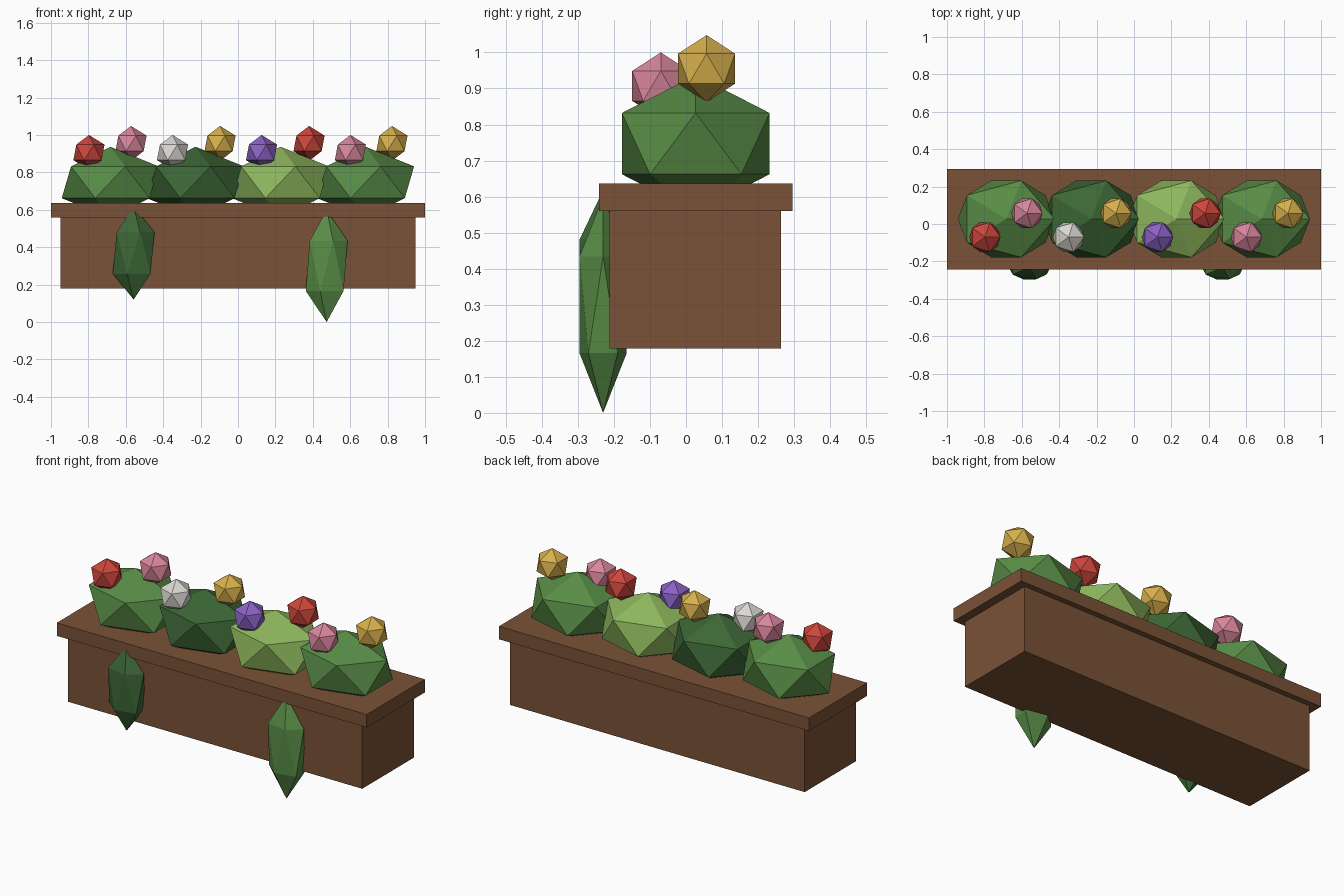
import bpy

if "Cube" in bpy.data.objects:
    bpy.data.objects.remove(bpy.data.objects["Cube"])


def material(name, hex_code):
    # sRGB hex to a flat linear colour
    rgb = [int(hex_code[i:i + 2], 16) / 255 for i in (0, 2, 4)]
    lin = [c / 12.92 if c <= 0.04045 else ((c + 0.055) / 1.055) ** 2.4 for c in rgb]
    m = bpy.data.materials.new(name)
    m.diffuse_color = (*lin, 1)
    m.use_nodes = True
    m.node_tree.nodes["Principled BSDF"].inputs["Base Color"].default_value = m.diffuse_color
    return m


wood = material("brown wood", "7A5237")
green = material("mid green", "588C46")
dark = material("dark green", "3C6635")
light = material("light green", "8DB65C")
red = material("red petals", "CC463C")
pink = material("pink petals", "D9869C")
white = material("white petals", "DAD8D2")
gold = material("gold petals", "D8B04C")
purple = material("purple petals", "8A62C4")


def finish(name, mat):
    ob = bpy.context.object
    ob.name = name
    ob.data.materials.append(mat)
    return ob


def box(name, x0, x1, y0, y1, z0, z1, mat):
    bpy.ops.mesh.primitive_cube_add(
        size=1, location=((x0 + x1) / 2, (y0 + y1) / 2, (z0 + z1) / 2))
    ob = finish(name, mat)
    ob.scale = (x1 - x0, y1 - y0, z1 - z0)


def blob(name, loc, radii, mat):
    # stretched 20-sided ball
    bpy.ops.mesh.primitive_ico_sphere_add(subdivisions=1, radius=1, location=loc)
    finish(name, mat).scale = radii


# Planter trough and its overhanging rim
box("planter_box", -0.95, 0.95, -0.212, 0.263, 0.178, 0.56, wood)
box("planter_rim", -1.0, 1.0, -0.242, 0.295, 0.56, 0.636, wood)

# Row of bushes
for i, mat in enumerate((green, dark, light, green)):
    blob(f"bush_{i + 1}", (-0.683 + 0.455 * i, 0.027, 0.747), (0.29, 0.241, 0.19), mat)

# Flowers, alternating low at the front and high at the back
flowers = ((-0.797, red), (-0.572, pink), (-0.35, white), (-0.096, gold),
           (0.126, purple), (0.38, red), (0.601, pink), (0.823, gold))
for i, (x, mat) in enumerate(flowers):
    y, z = ((-0.07, 0.907), (0.057, 0.955))[i % 2]
    blob(f"flower_{i + 1}", (x, y, z), (0.093,) * 3, mat)

# Trailing leaves hanging over the front
blob("trailing_leaf_left", (-0.558, -0.23, 0.369), (0.125, 0.077, 0.249), dark)
blob("trailing_leaf_right", (0.474, -0.23, 0.3), (0.125, 0.077, 0.3), green)
